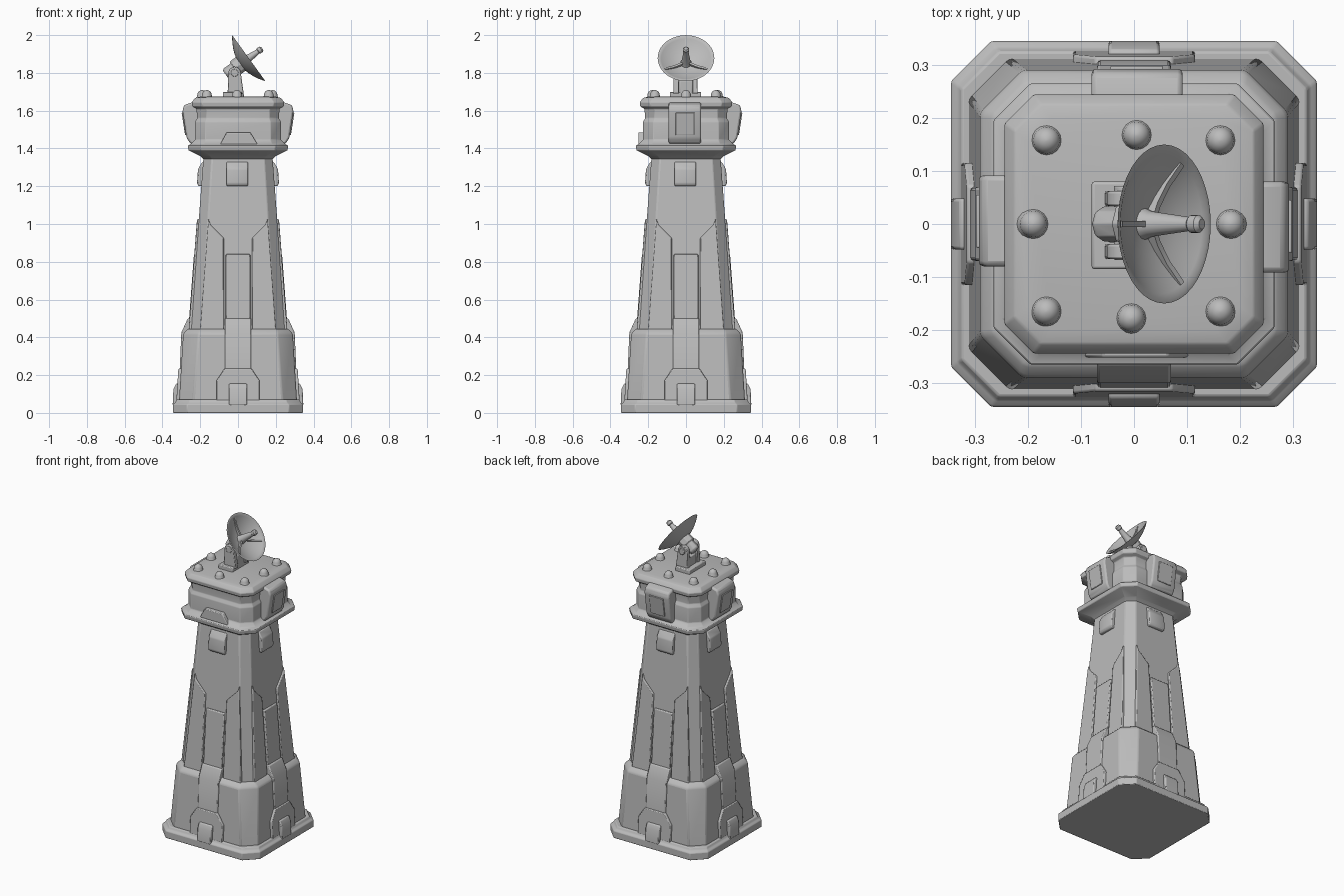
import bpy, bmesh, math
from mathutils import Matrix, Vector

if "Cube" in bpy.data.objects:
    bpy.data.objects.remove(bpy.data.objects["Cube"])

grey = bpy.data.materials.new("stone_grey")
grey.diffuse_color = (0.5, 0.5, 0.5, 1)
grey.use_nodes = True
grey.node_tree.nodes["Principled BSDF"].inputs["Base Color"].default_value = grey.diffuse_color
SIDES = {"front": 0, "right": 1, "back": 2, "left": 3}


def finish(name, bm, bevel=0.0, matrix=None):
    """Turn a bmesh into a bevelled, smooth-by-angle object."""
    if matrix:
        bmesh.ops.transform(bm, matrix=matrix, verts=bm.verts)
    bmesh.ops.recalc_face_normals(bm, faces=bm.faces)
    mesh = bpy.data.meshes.new(name)
    bm.to_mesh(mesh)
    bm.free()
    mesh.materials.append(grey)
    ob = bpy.data.objects.new(name, mesh)
    bpy.context.collection.objects.link(ob)
    if bevel:
        mod = ob.modifiers.new("bevel", "BEVEL")
        mod.width, mod.segments, mod.limit_method = bevel, 2, "ANGLE"
        mod.angle_limit = math.radians(25)
    bpy.ops.object.select_all(action="DESELECT")
    ob.select_set(True)
    bpy.context.view_layer.objects.active = ob
    bpy.ops.object.shade_smooth_by_angle(angle=math.radians(40))
    return ob


def skin(bm, rings, caps=True):
    rings = [[bm.verts.new(p) for p in ring] for ring in rings]
    n = len(rings[0])
    for a, b in zip(rings, rings[1:]):
        for i in range(n):
            bm.faces.new((a[i], a[(i + 1) % n], b[(i + 1) % n], b[i]))
    if caps:
        bm.faces.new(rings[0])
        bm.faces.new(rings[-1])


def loft(name, sections, bevel):
    """Stack of corner-cut squares given as (z, half width, corner cut)."""
    bm = bmesh.new()
    rings = []
    for z, h, c in sections:
        k = h - c
        rings.append([(k, -h, z), (h, -k, z), (h, k, z), (k, h, z),
                      (-k, h, z), (-h, k, z), (-h, -k, z), (-k, -h, z)])
    skin(bm, rings)
    return finish(name, bm, bevel)


def turn(side):
    return Matrix.Rotation(SIDES[side] * math.pi / 2, 4, "Z")


def profile(name, pts, u0, u1, side, bevel=0.006):
    """Side profile (outward, z) extruded across one face."""
    bm = bmesh.new()
    skin(bm, [[(u, -o, z) for o, z in pts] for u in (u0, u1)])
    return finish(f"{side}_{name}", bm, bevel, turn(side))


def plate(name, outline, surface, depth, side, bevel=0.005):
    """Flat outline (u, z) laid on a sloping face."""
    bm = bmesh.new()
    skin(bm, [[(u, -surface(z) - d, z) for u, z in outline] for d in (-0.02, depth)])
    return finish(f"{side}_{name}", bm, bevel, turn(side))


def lathe(name, pts, matrix, n=32, bevel=0.0, caps=True):
    bm = bmesh.new()
    skin(bm, [[(r * math.cos(2 * math.pi * i / n), r * math.sin(2 * math.pi * i / n), h)
               for i in range(n)] for r, h in pts], caps)
    return finish(name, bm, bevel, matrix)


def box(name, x0, x1, y0, y1, z0, z1, bevel=0.005):
    bm = bmesh.new()
    skin(bm, [[(x0, y0, z), (x1, y0, z), (x1, y1, z), (x0, y1, z)] for z in (z0, z1)])
    return finish(name, bm, bevel)


def shaft_half(z):
    return 0.252 + (z - 0.43) * (0.183 - 0.252) / 0.92


def skirt_half(z):
    return 0.312 + (z - 0.07) * (0.29 - 0.312) / 0.35


# Foundation, skirt and tapering shaft
loft("foundation", [(0, 0.345, 0.075), (0.045, 0.345, 0.075),
                    (0.055, 0.332, 0.072), (0.07, 0.325, 0.07)], 0.004)
loft("skirt", [(0.05, 0.313, 0.075), (0.42, 0.29, 0.08), (0.445, 0.265, 0.06)], 0.008)
loft("shaft", [(0.40, shaft_half(0.40), 0.055), (1.37, shaft_half(1.37), 0.045)], 0.006)

# Collar, head and roof rim
loft("head", [(1.34, 0.18, 0.045), (1.36, 0.20, 0.05), (1.39, 0.262, 0.068),
              (1.415, 0.266, 0.07), (1.425, 0.245, 0.065), (1.445, 0.228, 0.055),
              (1.54, 0.228, 0.055), (1.56, 0.216, 0.05), (1.61, 0.22, 0.05),
              (1.622, 0.242, 0.055), (1.645, 0.245, 0.055), (1.668, 0.226, 0.05),
              (1.674, 0.20, 0.045)], 0.004)

for side in SIDES:
    # Corner armour on the shaft, leaving a recessed centre channel
    for s in (-1, 1):
        edge = [(s * (shaft_half(z) - 0.05), z) for z in (0.42, 1.03)]
        plate("armour_" + ("a" if s < 0 else "b"),
              [(s * 0.075, 0.42), edge[0], edge[1], (s * 0.145, 0.995), (s * 0.075, 0.925)],
              shaft_half, 0.01, side)
    # Raised centre strip running over the skirt and up the shaft
    plate("channel_strip", [(-0.065, 0.45), (0.065, 0.45), (0.065, 0.84), (-0.065, 0.84)],
          shaft_half, 0.012, side)
    profile("skirt_strip", [(0.22, 0.15), (0.312, 0.15), (0.3, 0.425), (0.266, 0.50), (0.22, 0.50)],
            -0.07, 0.07, side)
    # Doorway frame and projecting block at the foot
    plate("door_frame", [(-0.115, 0.06), (0.115, 0.06), (0.115, 0.17), (0.072, 0.235),
                         (-0.072, 0.235), (-0.115, 0.17)], skirt_half, 0.014, side)
    profile("door_block", [(0.28, 0.04), (0.346, 0.04), (0.342, 0.125), (0.328, 0.155), (0.28, 0.155)],
            -0.048, 0.048, side)
    # Bracket under the collar
    profile("bracket", [(0.16, 1.33), (0.188, 1.33), (0.212, 1.29), (0.217, 1.215),
                        (0.208, 1.20), (0.16, 1.20)], -0.06, 0.052, side)

# Pods on three sides of the head, vent on the fourth
for side in ("right", "back", "left"):
    profile("pod", [(0.19, 1.425), (0.252, 1.425), (0.272, 1.455), (0.294, 1.60),
                    (0.285, 1.63), (0.24, 1.645), (0.19, 1.645)], -0.092, 0.08, side, 0.01)
    plate("pod_panel", [(-0.055, 1.47), (0.045, 1.47), (0.045, 1.59), (-0.055, 1.59)],
          lambda z: 0.272 + (z - 1.455) * 0.152, 0.006, side, 0.003)
plate("vent", [(-0.095, 1.42), (0.105, 1.42), (0.065, 1.485), (-0.06, 1.485)],
      lambda z: 0.232, 0.02, "front")

# Roof studs
studs = [(x, y) for x in (-0.165, 0.163) for y in (-0.165, 0.158)]
studs += [(0.005, 0.168), (-0.005, -0.178), (-0.19, 0), (0.183, 0)]
for i, (x, y) in enumerate(studs):
    lathe(f"roof_stud_{i + 1}", [(0.034, 0), (0.027, 0.01), (0.025, 0.024), (0.019, 0.036),
                                 (0.01, 0.042), (0.002, 0.044)],
          Matrix.Translation((x, y, 1.665)), 16)

# Antenna pedestal with two yoke arms
box("antenna_base", -0.08, 0.02, -0.085, 0.08, 1.66, 1.70)
box("antenna_pedestal", -0.05, 0.02, -0.035, 0.035, 1.69, 1.76)
for y in (-0.052, 0.048):
    bm = bmesh.new()
    arc = [(-0.018 + 0.033 * math.cos(a * math.pi / 8), 1.80 + 0.033 * math.sin(a * math.pi / 8))
           for a in range(9)]
    outline = [(-0.055, 1.69), (0.03, 1.69)] + arc
    skin(bm, [[(x, y + d, z) for x, z in outline] for d in (-0.014, 0.014)])
    finish("yoke_arm_" + ("a" if y < 0 else "b"), bm, 0.004)
lathe("yoke_axle", [(0.02, -0.072), (0.02, 0.068)],
      Matrix.Translation((-0.018, 0, 1.80)) @ Matrix.Rotation(math.pi / 2, 4, "X"), 20, 0.003)

# Dish, hub and feed horn share one tilted axis
axis = Vector((0.81, 0, 0.585)).normalized()
across = Vector((0, 1, 0))
tilt = Matrix((across.cross(axis), across, axis)).transposed().to_4x4()
dish = Matrix.Translation((0.057, 0, 1.878)) @ tilt
outer = [(0.15 * t, -0.058 * (1 - t * t)) for t in (0.02, 0.2, 0.4, 0.6, 0.8, 0.93, 1)]
inner = [(0.141 * t, -0.046 * (1 - t * t)) for t in (1, 0.93, 0.8, 0.6, 0.4, 0.2, 0.02)]
lathe("dish", outer + inner, dish, 40)
lathe("dish_hub", [(0.026, -0.15), (0.034, -0.14), (0.034, -0.095), (0.045, -0.09), (0.045, -0.045)],
      dish, 8, 0.003)
lathe("feed_horn", [(0.032, -0.05), (0.024, -0.03), (0.013, 0.06), (0.017, 0.064),
                    (0.017, 0.08), (0.01, 0.088)], dish, 16)

# Three ribs inside the dish
for i in range(3):
    bm = bmesh.new()
    ts = (0.0, 0.3, 0.6, 0.92)
    skin(bm, [[(0.141 * t, w, -0.046 * (1 - t * t) + h)
               for w, h in ((-0.006, -0.006), (0.006, -0.006), (0.006, 0.018 * (1.1 - t)),
                            (-0.006, 0.018 * (1.1 - t)))] for t in ts])
    finish(f"dish_rib_{i + 1}", bm, 0.0,
           dish @ Matrix.Rotation(math.pi + i * 2 * math.pi / 3, 4, "Z"))
